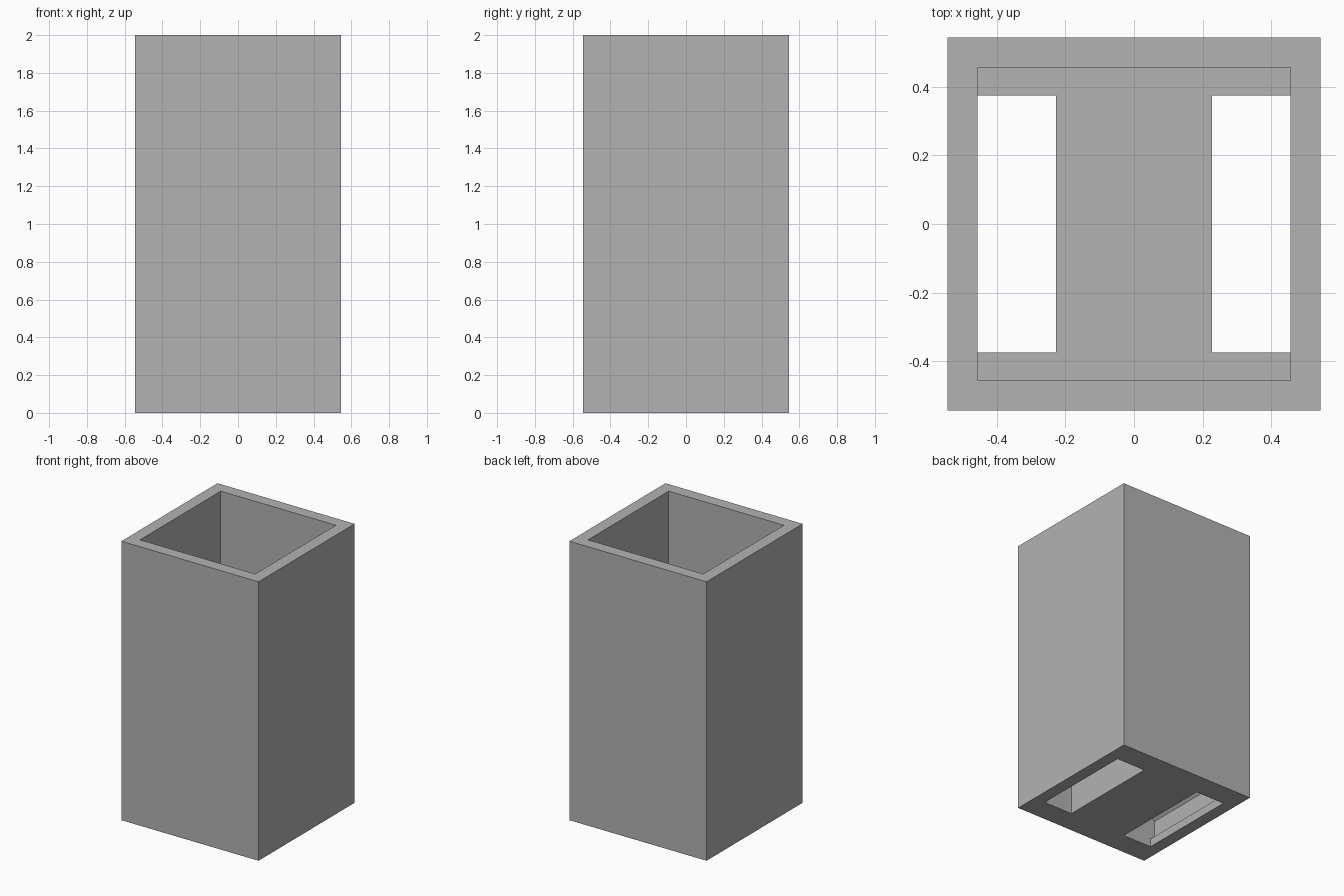
import bpy, bmesh

if "Cube" in bpy.data.objects:
    bpy.data.objects.remove(bpy.data.objects["Cube"])

W, H = 0.544, 2.0      # outer half width, height
C, FLOOR = 0.457, 0.25  # cavity half width, floor thickness

grey = bpy.data.materials.new("plain grey")
grey.diffuse_color = (0.45, 0.45, 0.45, 1)
grey.use_nodes = True
grey.node_tree.nodes["Principled BSDF"].inputs["Base Color"].default_value = grey.diffuse_color


def prism(name, profile, y0, y1):
    """Extrude an XZ profile along y."""
    bm = bmesh.new()
    face = bm.faces.new([bm.verts.new((x, y0, z)) for x, z in profile])
    new = bmesh.ops.extrude_face_region(bm, geom=[face])["geom"]
    bmesh.ops.translate(bm, vec=(0, y1 - y0, 0),
                        verts=[v for v in new if isinstance(v, bmesh.types.BMVert)])
    bmesh.ops.recalc_face_normals(bm, faces=bm.faces)
    mesh = bpy.data.meshes.new(name)
    bm.to_mesh(mesh)
    bm.free()
    mesh.materials.append(grey)
    obj = bpy.data.objects.new(name, mesh)
    bpy.context.collection.objects.link(obj)
    return obj


def rect(x, z0, z1):
    return [(-x, z0), (x, z0), (x, z1), (-x, z1)]


# Square tube body and its open cavity
body = prism("square_tube", rect(W, 0, H), -W, W)
cutters = [prism("cavity_cutter", rect(C, FLOOR, H + 0.1), -C, C)]

# Two floor slots, undercut into the outer walls above a thin lip
slot = [(0.227, -0.1), (0.4565, -0.1), (0.4565, 0.06), (0.491, 0.06),
        (0.491, 0.205), (0.4565, 0.24), (0.4565, 0.4), (0.227, 0.4)]
for side, label in ((1, "right"), (-1, "left")):
    cutters.append(prism(label + "_slot_cutter", [(side * x, z) for x, z in slot],
                         -0.375, 0.375))

for cutter in cutters:
    cutter.hide_render = True
    cutter.hide_set(True)
    mod = body.modifiers.new(cutter.name, "BOOLEAN")
    mod.operation = "DIFFERENCE"
    mod.solver = "EXACT"
    mod.object = cutter
